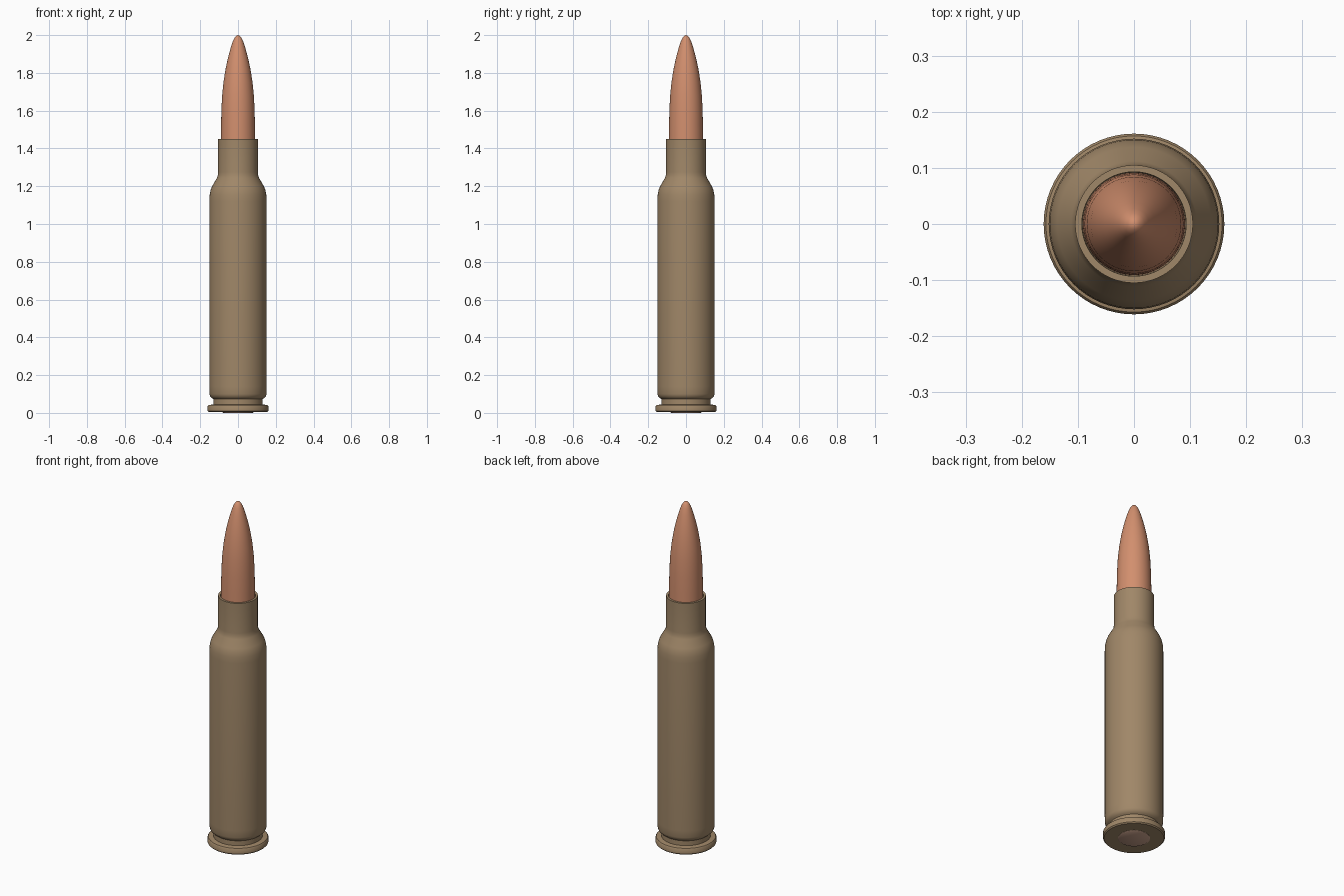
import bpy, bmesh, math

if "Cube" in bpy.data.objects:
    bpy.data.objects.remove(bpy.data.objects["Cube"])


def material(name, srgb):
    m = bpy.data.materials.new(name)
    lin = [((c / 255 + 0.055) / 1.055) ** 2.4 for c in srgb]
    m.diffuse_color = (*lin, 1)
    m.use_nodes = True
    m.node_tree.nodes["Principled BSDF"].inputs["Base Color"].default_value = m.diffuse_color
    return m


def lathe(name, profile, mat, angle=40, segs=64):
    """Revolve (radius, z) points around z; radius 0 makes a pole."""
    bm = bmesh.new()
    rings = []
    for r, z in profile:
        n = 1 if r == 0 else segs
        rings.append([bm.verts.new((r * math.cos(2 * math.pi * i / segs),
                                    r * math.sin(2 * math.pi * i / segs), z)) for i in range(n)])
    for a, b in zip(rings, rings[1:]):
        for i in range(segs):
            j = (i + 1) % segs
            quad = [a[i % len(a)], a[j % len(a)], b[j % len(b)], b[i % len(b)]]
            bm.faces.new(list(dict.fromkeys(quad)))
    bmesh.ops.recalc_face_normals(bm, faces=bm.faces)
    me = bpy.data.meshes.new(name)
    bm.to_mesh(me)
    bm.free()
    me.materials.append(mat)
    ob = bpy.data.objects.new(name, me)
    bpy.context.collection.objects.link(ob)
    bpy.ops.object.select_all(action='DESELECT')
    ob.select_set(True)
    bpy.context.view_layer.objects.active = ob
    bpy.ops.object.shade_smooth_by_angle(angle=math.radians(angle))
    return ob


brass = material("dull brass", (160, 135, 104))
copper = material("copper", (210, 143, 110))
disc = material("base disc copper", (200, 160, 138))

# Case: base, rim, groove, body, shoulder, neck and open mouth
lathe("case", [(0, 0.004), (0.155, 0.004), (0.161, 0.01), (0.161, 0.036), (0.157, 0.041),
               (0.131, 0.045), (0.131, 0.073), (0.139, 0.079), (0.147, 0.087), (0.151, 0.1),
               (0.152, 0.14), (0.152, 1.12), (0.150, 1.155), (0.145, 1.18), (0.137, 1.2), (0.112, 1.243),
               (0.107, 1.257), (0.105, 1.275), (0.105, 1.45), (0.093, 1.45), (0.091, 1.41),
               (0, 1.41)], brass)

# Pointed tip with a curved nose
lathe("tip", [(0, 1.42), (0.091, 1.42), (0.090, 1.5), (0.088, 1.6), (0.084, 1.68), (0.077, 1.75),
              (0.066, 1.82), (0.053, 1.88), (0.038, 1.935), (0.027, 1.968), (0.019, 1.985),
              (0.010, 1.996), (0, 2.0)], copper)

# Round disc set in the base
lathe("base_disc", [(0, 0.0), (0.078, 0.0), (0.083, 0.003), (0.083, 0.006), (0, 0.006)], disc)
